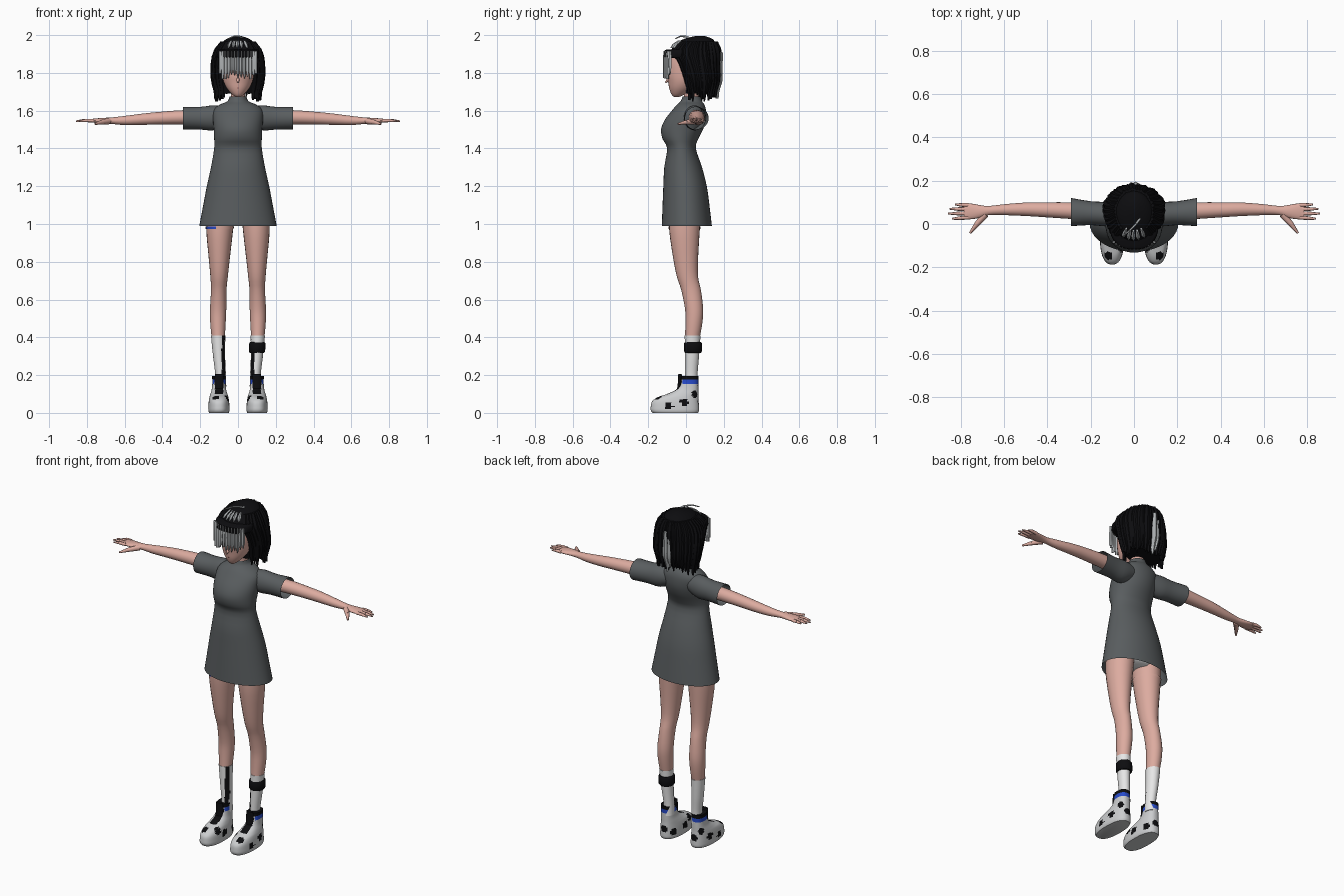
import bpy, bmesh, math, random
from mathutils import Vector, Matrix

random.seed(4)
cube = bpy.data.objects.get("Cube")
if cube:
    bpy.data.objects.remove(cube)


def material(name, color):
    m = bpy.data.materials.new(name)
    m.use_nodes = True
    m.diffuse_color = (*color, 1)
    bsdf = next(n for n in m.node_tree.nodes if n.type == 'BSDF_PRINCIPLED')
    bsdf.inputs["Base Color"].default_value = (*color, 1)
    bsdf.inputs["Roughness"].default_value = 0.8
    return m


SKIN = material("skin", (0.72, 0.41, 0.35))
CLOTH = material("dress grey", (0.1, 0.11, 0.115))
BLACK = material("black", (0.004, 0.004, 0.005))
WHITE = material("white", (0.8, 0.8, 0.8))
SHOE = material("shoe grey", (0.6, 0.61, 0.62))
SILVER = material("silver hair", (0.42, 0.44, 0.45))
BLUE = material("blue", (0.02, 0.07, 0.6))
LIP = material("lip", (0.5, 0.2, 0.18))


def finish(name, bm, mats, rule=None, angle=50):
    bmesh.ops.recalc_face_normals(bm, faces=bm.faces)
    if rule:
        for f in bm.faces:
            f.material_index = rule(f.calc_center_median())
    me = bpy.data.meshes.new(name)
    bm.to_mesh(me)
    bm.free()
    for m in mats:
        me.materials.append(m)
    ob = bpy.data.objects.new(name, me)
    bpy.context.collection.objects.link(ob)
    bpy.ops.object.select_all(action='DESELECT')
    ob.select_set(True)
    bpy.context.view_layer.objects.active = ob
    bpy.ops.object.shade_smooth_by_angle(angle=math.radians(angle))
    return ob


def smooth(rows, k):
    """Catmull-Rom refinement of section rows."""
    out = []
    for i in range(len(rows) - 1):
        a, b, c, d = (rows[max(0, min(len(rows) - 1, i + j))] for j in (-1, 0, 1, 2))
        for s in range(k):
            t = s / k
            out.append([q + 0.5 * t * (r - p + t * (2*p - 5*q + 4*r - w + t * (3*(q - r) + w - p)))
                        for p, q, r, w in zip(a, b, c, d)])
    return out + [list(rows[-1])]


def loft(name, rows, mats, axis='z', n=24, k=3, power=2, side=1, caps=(True, True), rule=None):
    """Sections: (position along axis, centre a, centre b, radius a, radius b)."""
    bm = bmesh.new()
    rings = []
    for h, ca, cb, ra, rb in smooth(rows, k):
        ring = []
        for i in range(n):
            t = 2 * math.pi * i / n
            c, s = math.cos(t), math.sin(t)
            a = ca + ra * math.copysign(abs(c) ** (2 / power), c)
            b = cb + rb * math.copysign(abs(s) ** (2 / power), s)
            p = (a, b, h) if axis == 'z' else (h, a, b)
            ring.append(bm.verts.new((p[0] * side, p[1], p[2])))
        rings.append(ring)
    for lo, hi in zip(rings, rings[1:]):
        for i in range(n):
            j = (i + 1) % n
            bm.faces.new((lo[i], lo[j], hi[j], hi[i]))
    for end, on in zip((rings[0], rings[-1]), caps):
        if on:
            bm.faces.new(end)
    return finish(name, bm, mats, rule)


def rod(bm, p, q, r0, r1):
    p, q = Vector(p), Vector(q)
    m = Matrix.Translation((p + q) / 2) @ (q - p).to_track_quat('Z', 'Y').to_matrix().to_4x4()
    bmesh.ops.create_cone(bm, cap_ends=True, segments=8, radius1=r0, radius2=r1,
                          depth=(q - p).length, matrix=m)


# Dress with stand collar: (height, front y, back y, half width)
dress = [(.99, -.128, .137, .205), (1.1, -.124, .124, .184), (1.2, -.12, .11, .165),
         (1.3, -.115, .085, .143), (1.4, -.1, .052, .126), (1.45, -.124, .065, .126),
         (1.5, -.132, .09, .128), (1.55, -.113, .105, .132), (1.6, -.075, .106, .13),
         (1.63, -.05, .098, .1), (1.65, -.028, .085, .056), (1.675, -.018, .075, .045)]
loft("dress", [(z, 0, (f + b) / 2, w, (b - f) / 2) for z, f, b, w in dress], [CLOTH],
     n=40, caps=(False, False))
loft("shorts", [(1.03, 0, 0, .09, .06), (1.08, 0, 0, .15, .095), (1.2, 0, 0, .14, .09)], [WHITE])

# Limbs, made once per side
leg = [(.41, .105, .035, .036, .04), (.48, .106, .042, .041, .045), (.55, .105, .043, .043, .048),
       (.65, .102, .027, .041, .052), (.72, .1, .008, .046, .056), (.82, .099, -.002, .056, .066),
       (.97, .097, -.008, .071, .081), (1.1, .09, -.005, .075, .085)]
sock = [(.14, .092, .03, .03, .034), (.2, .092, .028, .028, .033), (.3, .1, .032, .032, .037),
        (.41, .105, .035, .038, .042)]
shoe = [(0, -.177, .064, .052), (.012, -.186, .069, .056), (.03, -.187, .069, .056),
        (.06, -.18, .067, .054), (.083, -.15, .066, .05), (.1, -.1, .065, .045),
        (.125, -.05, .065, .038), (.16, -.03, .065, .035), (.195, -.026, .066, .036)]
spots = [Vector(p) for p in ((.155, -.09, .035), (.15, -.01, .055), (.14, .05, .1), (.05, -.06, .05),
                             (.06, .03, .04), (.1, .07, .06), (.12, -.15, .085), (.06, -.11, .075))]


def shoe_rule(c):
    p = Vector((abs(c.x), c.y, c.z))
    if c.z < .022:
        return 0
    if c.z > .172:
        return 1
    if c.z > .152 and c.y > -.02:
        return 2
    if c.y < .0 and abs(p.x - .1) < .022 and .1 < c.z:
        return 1 if int(c.z * 70) % 3 else 0
    return 1 if min((p - s).length for s in spots) < .021 else 0


for side, word in ((1, "left"), (-1, "right")):
    loft(word + "_leg", leg, [SKIN], side=side)
    loft(word + "_sock", sock, [WHITE, BLACK], side=side, n=32, k=6,
         rule=lambda c: int(c.y < .02 and .068 < abs(c.x) < .086 and c.z > .17
                            and (side < 0 or c.z < .31)))
    loft(word + "_shoe", [(z, .101, (f + b) / 2, w, (b - f) / 2) for z, f, b, w in shoe],
         [SHOE, BLACK, BLUE], side=side, n=56, k=5, power=2.4, rule=shoe_rule)
    loft(word + "_shoe_tongue", [(.13, .1, -.035, .022, .012), (.17, .1, -.03, .024, .012),
                                 (.205, .1, -.032, .022, .009)], [BLACK], side=side, n=12)
    loft(word + "_sleeve", [(.07, .04, 1.57, .05, .05), (.13, .045, 1.562, .056, .066),
                            (.2, .05, 1.56, .055, .06), (.29, .055, 1.56, .065, .06)],
         [CLOTH], axis='x', side=side, caps=(True, False))
    loft(word + "_arm", [(.15, .055, 1.565, .04, .04), (.3, .062, 1.565, .038, .037),
                         (.42, .066, 1.56, .034, .033), (.5, .068, 1.555, .031, .03),
                         (.6, .066, 1.548, .025, .024), (.67, .062, 1.547, .021, .017),
                         (.71, .058, 1.547, .029, .015), (.75, .058, 1.547, .036, .012),
                         (.785, .058, 1.547, .035, .008)], [SKIN], axis='x', side=side, n=20)
    # Fingers and thumb
    bm = bmesh.new()
    for y, tip_y, tip in ((.087, .09, .825), (.068, .07, .85), (.049, .048, .858), (.03, .024, .84)):
        knuckle = (side * (tip + .77) / 2, (y + tip_y) / 2, 1.548)
        rod(bm, (side * .765, y, 1.547), knuckle, .0095, .0085)
        rod(bm, knuckle, (side * tip, tip_y, 1.544), .0085, .004)
    rod(bm, (side * .685, .045, 1.545), (side * .725, .0, 1.538), .017, .012)
    rod(bm, (side * .725, .0, 1.538), (side * .757, -.042, 1.53), .012, .005)
    finish(word + "_fingers", bm, [SKIN])

loft("left_ankle_band", [(.318, .1, .037, .038, .042), (.325, .101, .037, .043, .047),
                         (.368, .102, .037, .043, .047), (.375, .103, .037, .038, .042)], [BLACK], k=1)
loft("thigh_strap", [(.974, .097, -.008, .074, .084), (.986, .097, -.008, .075, .085)],
     [SKIN, BLUE], side=-1, k=1, caps=(False, False),
     rule=lambda c: int(c.y < -.04 and c.x < -.11))

# Neck and head
loft("neck", [(1.6, 0, .03, .038, .038), (1.74, 0, .025, .036, .038)], [SKIN], k=1)
loft("head", [(1.672, 0, -.05, .01, .012), (1.685, 0, -.042, .03, .034), (1.715, 0, -.026, .057, .062),
              (1.75, 0, -.014, .075, .08), (1.79, 0, -.005, .084, .095), (1.85, 0, .005, .09, .098),
              (1.9, 0, .015, .085, .088)], [SKIN], n=32)
bm = bmesh.new()
rod(bm, (0, -.088, 1.768), (0, -.11, 1.748), .012, .003)
finish("nose", bm, [SKIN])
loft("mouth", [(1.713, 0, -.081, .006, .006), (1.718, 0, -.083, .012, .006),
               (1.722, 0, -.085, .006, .006)], [LIP], n=10, k=1)

# Hair: core volume, then tapered locks that follow it
core = [(1.69, 0, .075, .11, .075), (1.76, 0, .075, .128, .095), (1.84, 0, .06, .13, .11),
        (1.9, 0, .045, .121, .128), (1.95, 0, .05, .095, .108), (1.98, 0, .065, .06, .075),
        (1.996, 0, .075, .015, .02)]
loft("hair_core", core, [BLACK], n=36)


def on_core(z, deg, lift):
    rows = smooth(core, 6)
    r = min(rows, key=lambda q: abs(q[0] - z))
    t = math.radians(deg)
    return Vector(((r[3] + lift) * math.cos(t), r[2] + (r[4] + lift) * math.sin(t), z))


def lock(bm, deg, top, bottom, width, lift, steps=8, front=False):
    rings = []
    for i in range(steps + 1):
        t = i / steps
        z = top + (bottom - top) * t
        p = on_core(z, deg, lift)
        if front:  # bangs hang straight down over the brow
            p = Vector((math.cos(math.radians(deg)) * .125, 0, z))
            p.y = -.112 + 3.2 * p.x ** 2 + .04 * max(0, z - 1.88)
        out = Vector((math.cos(math.radians(deg)), math.sin(math.radians(deg)), 0))
        w = width * (.5 + t if t < .5 else 1 - 1.7 * (t - .5) ** 2 * 2)
        across = Vector((-out.y, out.x, 0)) * w
        rings.append([bm.verts.new(p + o) for o in (across, out * .009, -across, -out * .009)])
    for a, b in zip(rings, rings[1:]):
        for j in range(4):
            bm.faces.new((a[j], a[(j + 1) % 4], b[(j + 1) % 4], b[j]))
    bm.faces.new(rings[0])
    bm.faces.new(rings[-1])


bm = bmesh.new()
for i in range(32):
    deg = -46 + 272 * i / 31
    lock(bm, deg, 1.965, random.uniform(1.645, 1.695), .021, random.uniform(.003, .011))
finish("hair_locks", bm, [BLACK], angle=30)

bm = bmesh.new()
lock(bm, 87, 1.91, 1.665, .02, .014)
lock(bm, 95, 1.87, 1.69, .013, .014)
for deg in (-118, -104, -92, -79, -64):
    lock(bm, deg, 1.972, 1.932, .009, .004, 4)
finish("silver_streaks", bm, [SILVER], angle=30)

bm = bmesh.new()
for i in range(13):
    lock(bm, -138 + 8 * i, 1.915, random.uniform(1.765, 1.8), .0115, 0, front=True)
finish("bangs", bm, [SILVER], angle=30)

loft("headband", [(1.878, 0, .01, .108, .118), (1.884, 0, .01, .114, .128),
                  (1.916, 0, .014, .114, .13), (1.924, 0, .016, .107, .12)],
     [BLACK], n=40, k=1, power=2.5)

# Loose strand on the crown
bm = bmesh.new()
path = [(.03, .03, 1.98), (.01, 0, 1.992), (-.02, -.03, 1.994), (-.05, -.055, 1.982)]
for (p, q), r in zip(zip(path, path[1:]), (.006, .005, .004)):
    rod(bm, p, q, r, r - .001)
finish("crown_strand", bm, [SILVER])
